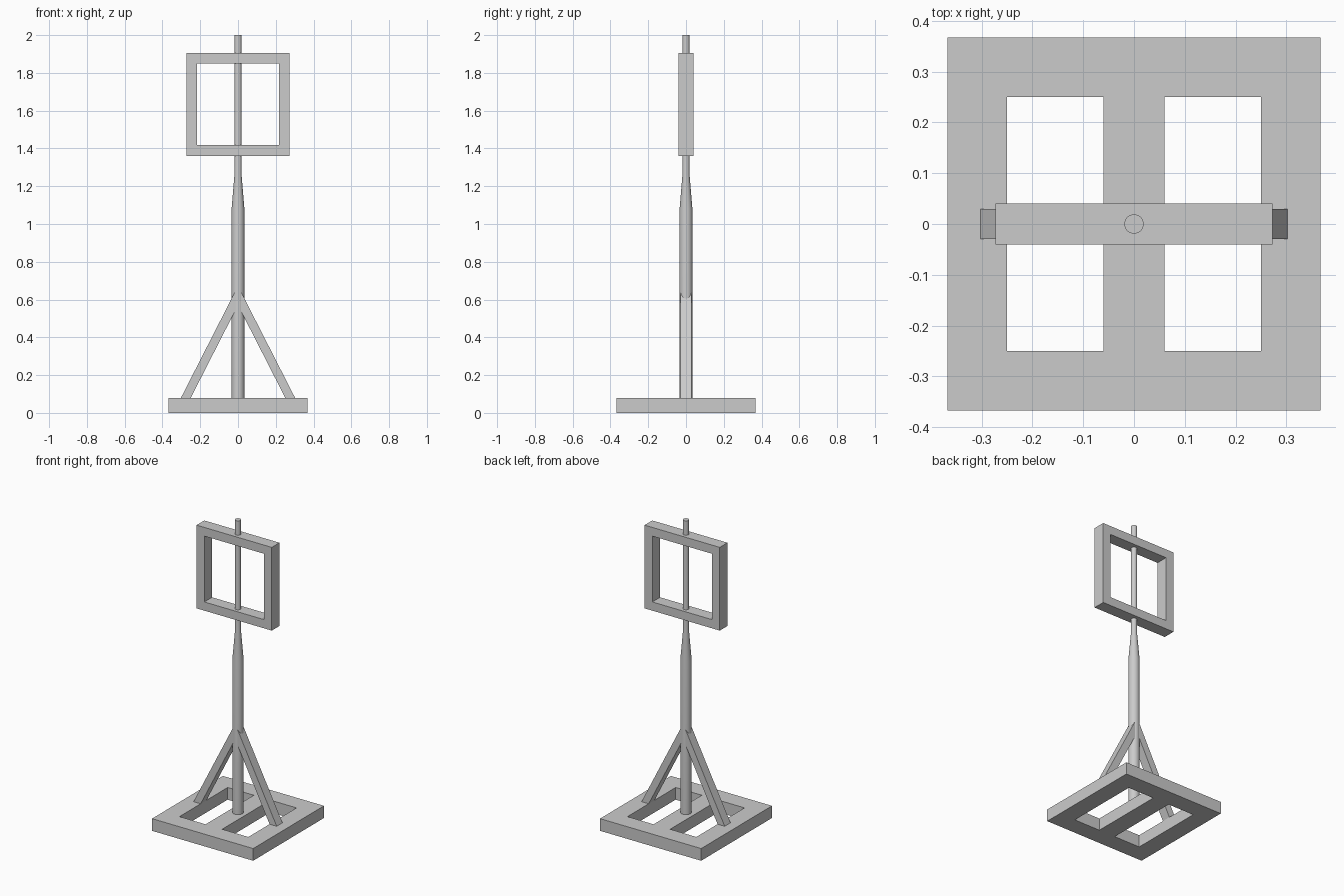
import bpy
import bmesh
import math

if "Cube" in bpy.data.objects:
    bpy.data.objects.remove(bpy.data.objects["Cube"], do_unlink=True)

grey = bpy.data.materials.new("plain grey")
grey.use_nodes = True
colour = (0.6, 0.6, 0.6, 1)
grey.diffuse_color = colour
grey.node_tree.nodes["Principled BSDF"].inputs["Base Color"].default_value = colour


def finish(name, bm):
    bmesh.ops.recalc_face_normals(bm, faces=bm.faces)
    mesh = bpy.data.meshes.new(name)
    bm.to_mesh(mesh)
    bm.free()
    mesh.materials.append(grey)
    obj = bpy.data.objects.new(name, mesh)
    bpy.context.collection.objects.link(obj)
    return obj


def extrude(bm, faces, vec):
    geom = bmesh.ops.extrude_face_region(bm, geom=faces)["geom"]
    verts = [g for g in geom if isinstance(g, bmesh.types.BMVert)]
    bmesh.ops.translate(bm, verts=verts, vec=vec)


def prism(name, outline, vec):
    bm = bmesh.new()
    face = bm.faces.new([bm.verts.new(p) for p in outline])
    extrude(bm, [face], vec)
    return finish(name, bm)


def square_frame(name, outer, inner, place, vec):
    """Square ring with half sizes outer and inner, extruded along vec."""
    bm = bmesh.new()
    corners = [(-1, -1), (1, -1), (1, 1), (-1, 1)]
    rings = [[bm.verts.new(place(a * r, b * r)) for a, b in corners]
             for r in (outer, inner)]
    faces = []
    for i in range(4):
        j = (i + 1) % 4
        faces.append(bm.faces.new((rings[0][i], rings[0][j], rings[1][j], rings[1][i])))
    extrude(bm, faces, vec)
    return finish(name, bm)


# Base: square ring with a bar across the middle
base_h = 0.08
square_frame("base_frame", 0.367, 0.25, lambda a, b: (a, b, 0), (0, 0, base_h))
prism("base_crossbar",
      [(-0.06, -0.25, 0), (0.06, -0.25, 0), (0.06, 0.25, 0), (-0.06, 0.25, 0)],
      (0, 0, base_h))

# Pole: thick lower part, taper, thin mast
bm = bmesh.new()
profile = [(0.034, 0), (0.034, 1.08), (0.019, 1.26), (0.019, 2)]
sides = 32
rings = []
for r, z in profile:
    rings.append([bm.verts.new((r * math.cos(math.tau * i / sides),
                                r * math.sin(math.tau * i / sides), z))
                  for i in range(sides)])
for low, high in zip(rings, rings[1:]):
    for i in range(sides):
        j = (i + 1) % sides
        bm.faces.new((low[i], low[j], high[j], high[i]))
bm.faces.new(rings[0])
bm.faces.new(rings[-1])
pole = finish("pole", bm)
bpy.context.view_layer.objects.active = pole
pole.select_set(True)
bpy.ops.object.shade_smooth_by_angle(angle=math.radians(30))

# Slanted braces from the base to the pole
for name, s in (("left_brace", 1), ("right_brace", -1)):
    prism(name,
          [(s * x, -0.03, z) for x, z in
           ((0.302, base_h), (0.25, base_h), (0, 0.57), (0, 0.672))],
          (0, 0.06, 0))

# Upright square frame around the mast
square_frame("top_frame", 0.273, 0.216, lambda a, b: (a, -0.04, 1.633 + b), (0, 0.08, 0))
